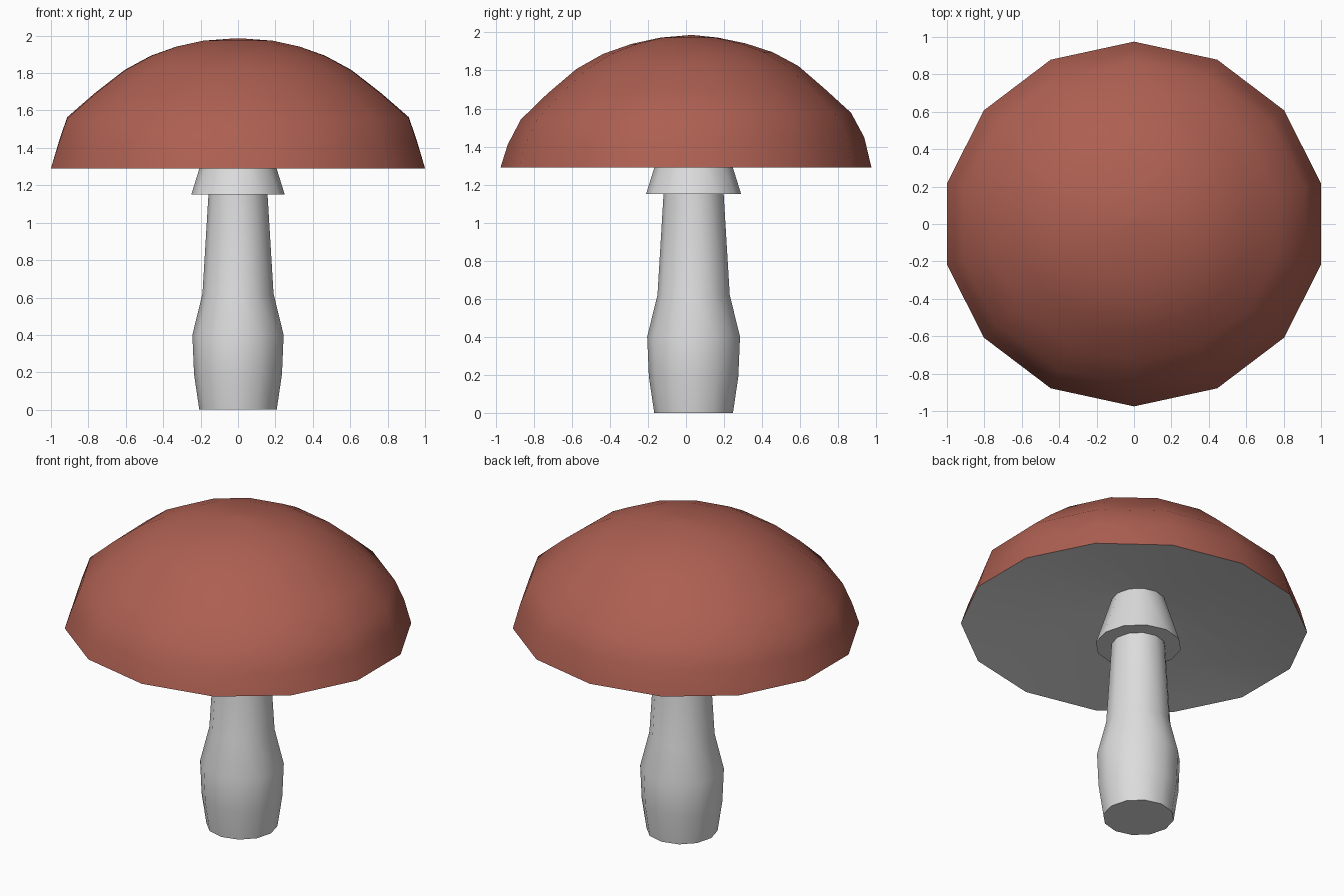
import bpy, bmesh, math

default = bpy.data.objects.get("Cube")
if default:
    bpy.data.objects.remove(default)


def make_material(name, rgb):
    mat = bpy.data.materials.new(name)
    mat.use_nodes = True
    colour = (*rgb, 1)
    mat.diffuse_color = colour
    mat.node_tree.nodes["Principled BSDF"].inputs["Base Color"].default_value = colour
    return mat


red = make_material("cap red", (0.42, 0.115, 0.083))
pale = make_material("stem grey", (0.72, 0.72, 0.72))


def lathe(name, rings, sides, mats, close_start=False, close_end=False):
    """Skin oval rings given as (x radius, y radius, z, y offset, tilt)."""
    bm = bmesh.new()
    loops = []
    for rx, ry, z, oy, tilt in rings:
        loop = []
        for i in range(sides):
            a = math.tau * i / sides
            y = ry * math.cos(a)
            loop.append(bm.verts.new((rx * math.sin(a), y + oy, z + tilt * y)))
        loops.append(loop)
    for low, high in zip(loops, loops[1:]):
        for i in range(sides):
            j = (i + 1) % sides
            bm.faces.new((low[i], low[j], high[j], high[i]))
    if close_start:
        bm.faces.new(loops[0])
    if close_end:
        bm.faces.new(loops[-1])
    bmesh.ops.recalc_face_normals(bm, faces=bm.faces)
    mesh = bpy.data.meshes.new(name)
    bm.to_mesh(mesh)
    bm.free()
    for mat in mats:
        mesh.materials.append(mat)
    obj = bpy.data.objects.new(name, mesh)
    bpy.context.collection.objects.link(obj)
    bpy.ops.object.select_all(action="DESELECT")
    obj.select_set(True)
    bpy.context.view_layer.objects.active = obj
    bpy.ops.object.shade_smooth_by_angle(angle=math.radians(42))
    return obj


# Cap: hollow shallow underside, then the dome up to its slightly shifted crown
cap = lathe("cap", [
    (0.14, 0.14, 1.45, 0.04, 0),
    (1.026, 0.975, 1.29, 0, 0),
    (0.982, 0.937, 1.43, 0, 0.02),
    (0.937, 0.868, 1.56, 0, 0.02),
    (0.785, 0.73, 1.69, 0, 0.018),
    (0.62, 0.583, 1.816, 0.007, 0.014),
    (0.477, 0.445, 1.892, 0.01, 0.01),
    (0.338, 0.30, 1.941, 0.013, 0.005),
    (0.192, 0.15, 1.973, 0.016, 0),
    (0.01, 0.01, 1.986, 0.03, 0),
], 14, [red, pale], close_start=True, close_end=True)
for face in cap.data.polygons:
    face.material_index = 1 if face.normal.z < -0.3 else 0

# Stem: bulging foot and a slim tapering neck
STEM_Y = 0.04
stem = [(0.207, 0), (0.235, 0.19), (0.244, 0.4), (0.19, 0.62), (0.158, 1.15), (0.14, 1.46)]
lathe("stem", [(r, r, z, STEM_Y, 0) for r, z in stem], 12, [pale],
      close_start=True, close_end=True)

# Collar: flared skirt around the neck
collar = [(0.158, 1.15), (0.25, 1.15), (0.153, 1.46)]
lathe("collar", [(r, r, z, STEM_Y, 0) for r, z in collar], 12, [pale])
